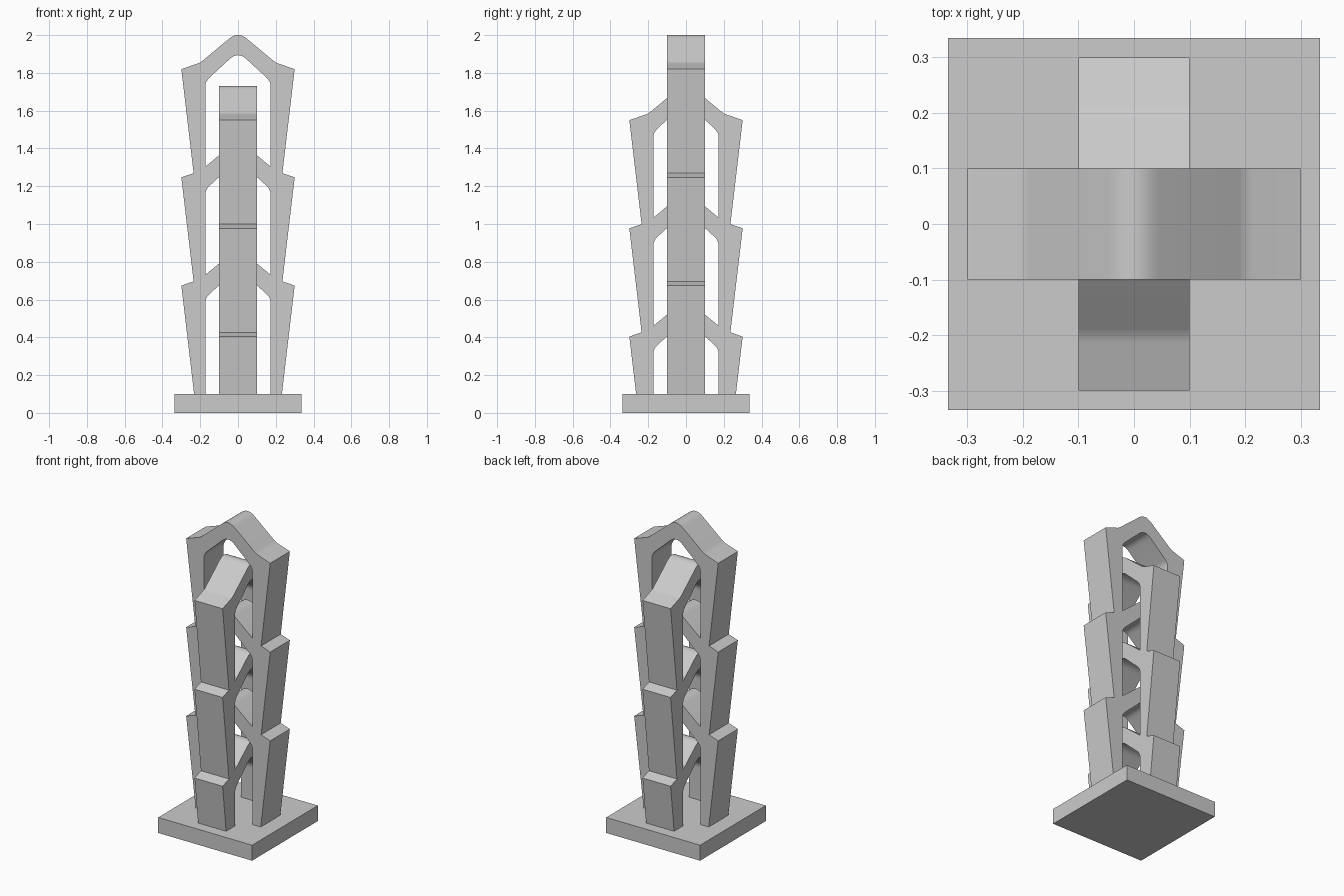
import bpy, bmesh, math
from mathutils import Vector, Matrix

if "Cube" in bpy.data.objects:
    bpy.data.objects.remove(bpy.data.objects["Cube"], do_unlink=True)

stone = bpy.data.materials.new("grey stone")
stone.use_nodes = True
stone.diffuse_color = (0.6, 0.6, 0.6, 1)
stone.node_tree.nodes["Principled BSDF"].inputs["Base Color"].default_value = (0.6, 0.6, 0.6, 1)

PITCH = 0.573       # height of one tier
BASE_TOP = 0.1
BASE_HALF = 0.335
HALF_DEPTH = 0.1    # half the thickness of a frame
INNER = 0.173       # half the width of an opening
SHOULDER = 0.3
STEP = 0.235        # leg half-width where it meets the ledge below


def add_object(name, bm):
    bmesh.ops.recalc_face_normals(bm, faces=bm.faces)
    mesh = bpy.data.meshes.new(name)
    bm.to_mesh(mesh)
    bm.free()
    mesh.materials.append(stone)
    obj = bpy.data.objects.new(name, mesh)
    bpy.context.collection.objects.link(obj)
    return obj


def roof(apex, x):
    return apex + 0.02 - 0.83 * x


def ceiling(apex, x):
    return apex - 0.086 - 0.92 * x


def ledge(apex, x):
    return roof(apex, 0.2) - 0.34 * (x - 0.2)


def mirrored(half):
    return half + [(-x, z, t) for x, z, t in reversed(half) if x > 0]


def rounded(points, steps=8):
    """Replace each corner (x, z, tangent length) by a smooth bend."""
    path = []
    for i, (x, z, t) in enumerate(points):
        corner = Vector((x, z))
        if t == 0:
            path.append(corner)
            continue
        before = Vector(points[i - 1][:2]) - corner
        after = Vector(points[(i + 1) % len(points)][:2]) - corner
        a, b = corner + before.normalized() * t, corner + after.normalized() * t
        for k in range(steps + 1):
            s = k / steps
            path.append(a * (1 - s) ** 2 + corner * 2 * s * (1 - s) + b * s * s)
    return path


def opening_top(apex):
    return [(INNER, ceiling(apex, INNER), 0.03), (0, ceiling(apex, 0), 0.06)]


def frame(name, top, angle):
    """Three stacked arches as one outline with openings, given depth."""
    apexes = [top - PITCH * i for i in range(3)]
    outline = [(0, roof(top, 0), 0.06), (0.2, roof(top, 0.2), 0.015)]
    loops = []
    for i, apex in enumerate(apexes):
        shoulder_z = ledge(apex, SHOULDER)
        outline.append((SHOULDER, shoulder_z, 0))
        if i < 2:
            below = apexes[i + 1]
            step_z = ledge(below, STEP)
            outline.append((STEP, step_z, 0))
            sill = [(0, roof(below, 0), 0.06), (INNER, roof(below, INNER), 0)]
            loops.append(mirrored(sill + opening_top(apex)))
        else:
            # Lowest legs stand on the base
            drop = (shoulder_z - BASE_TOP) / (PITCH - 0.022)
            foot = SHOULDER - (SHOULDER - STEP) * drop
            outline += [(foot, BASE_TOP, 0), (INNER, BASE_TOP, 0)]
            outline += opening_top(apex)
    loops.append(mirrored(outline))

    bm = bmesh.new()
    for loop in loops:
        verts = [bm.verts.new((p.x, -HALF_DEPTH, p.y)) for p in rounded(loop)]
        for i, v in enumerate(verts):
            bm.edges.new((verts[i - 1], v))
    bmesh.ops.triangle_fill(bm, use_beauty=True, edges=bm.edges[:], normal=(0, -1, 0))
    result = bmesh.ops.extrude_face_region(bm, geom=bm.faces[:], use_keep_orig=True)
    moved = [g for g in result["geom"] if isinstance(g, bmesh.types.BMVert)]
    bmesh.ops.translate(bm, verts=moved, vec=(0, 2 * HALF_DEPTH, 0))
    bmesh.ops.rotate(bm, verts=bm.verts[:], cent=(0, 0, 0),
                     matrix=Matrix.Rotation(angle, 3, 'Z'))
    obj = add_object(name, bm)
    bpy.ops.object.select_all(action='DESELECT')
    obj.select_set(True)
    bpy.context.view_layer.objects.active = obj
    bpy.ops.object.shade_smooth_by_angle(angle=math.radians(18))


# Square base slab
bm = bmesh.new()
bmesh.ops.create_cube(bm, size=1)
bmesh.ops.scale(bm, verts=bm.verts[:], vec=(2 * BASE_HALF, 2 * BASE_HALF, BASE_TOP))
bmesh.ops.translate(bm, verts=bm.verts[:], vec=(0, 0, BASE_TOP / 2))
add_object("base_slab", bm)

# Two interlocking stacks of arches, crossing at right angles
frame("tall_arch_stack", 2.0, 0)
frame("short_arch_stack", 2.0 - 0.27, math.pi / 2)
